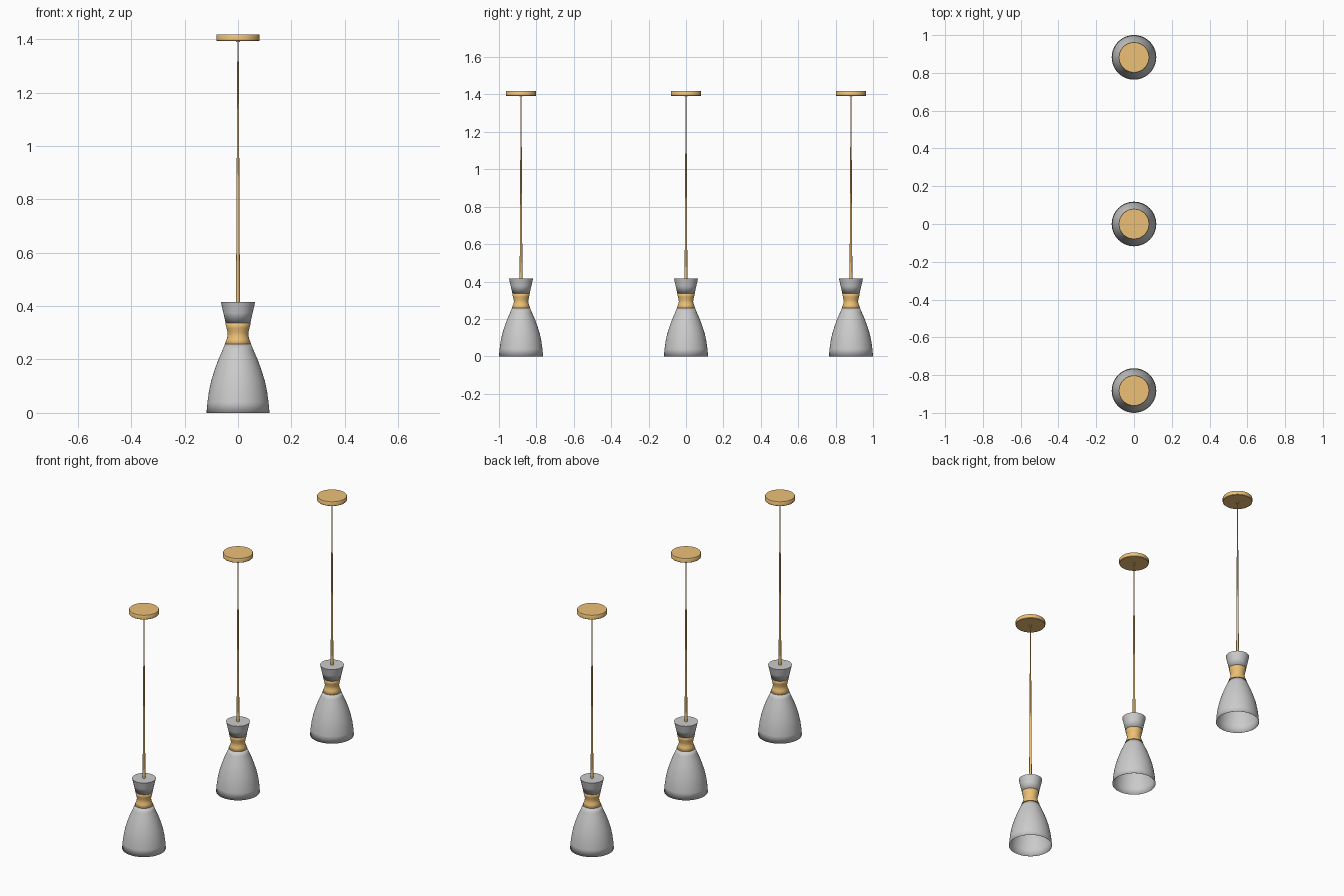
import bpy, bmesh, math

if "Cube" in bpy.data.objects:
    bpy.data.objects.remove(bpy.data.objects["Cube"])

SEGMENTS = 64
gold = bpy.data.materials.new("gold")
gold.diffuse_color = (0.85, 0.53, 0.18, 1)
gold.use_nodes = True
gold.node_tree.nodes["Principled BSDF"].inputs["Base Color"].default_value = gold.diffuse_color


def lathe(name, profile, y, material=None, wall=0.0):
    """Spin a (radius, z) profile about a vertical axis at the given y."""
    bm = bmesh.new()
    verts = [bm.verts.new((r, 0, z)) for r, z in profile]
    edges = [bm.edges.new(pair) for pair in zip(verts, verts[1:])]
    bmesh.ops.spin(bm, geom=verts + edges, cent=(0, 0, 0), axis=(0, 0, 1),
                   angle=math.tau, steps=SEGMENTS, use_duplicate=False)
    bmesh.ops.remove_doubles(bm, verts=bm.verts, dist=1e-5)
    bmesh.ops.recalc_face_normals(bm, faces=bm.faces)
    mesh = bpy.data.meshes.new(name)
    bm.to_mesh(mesh)
    bm.free()
    obj = bpy.data.objects.new(name, mesh)
    obj.location.y = y
    bpy.context.collection.objects.link(obj)
    if material:
        mesh.materials.append(material)
    if wall:
        mod = obj.modifiers.new("wall", 'SOLIDIFY')
        mod.thickness = wall
        mod.offset = -1
    bpy.ops.object.select_all(action='DESELECT')
    obj.select_set(True)
    bpy.context.view_layer.objects.active = obj
    bpy.ops.object.shade_smooth_by_angle(angle=math.radians(35))
    return obj


# Flared lower bell, waist band and closed upper cup
bell = [(0.118, 0), (0.1145, 0.04), (0.109, 0.08), (0.1005, 0.12),
        (0.088, 0.16), (0.0735, 0.2), (0.058, 0.235), (0.049, 0.257)]
band = [(0.049, 0.257), (0.0415, 0.275), (0.038, 0.288), (0.0375, 0.295),
        (0.0385, 0.303), (0.042, 0.318), (0.0465, 0.337)]
cup = [(0.0465, 0.337), (0.055, 0.375), (0.064, 0.415), (0, 0.415)]
# Tapered stem, cord collar and ceiling canopy
stem = [(0, 0.412), (0.0075, 0.412), (0.0024, 1.395), (0, 1.395)]
collar = [(0, 1.389), (0.008, 1.389), (0.008, 1.395), (0, 1.395)]
canopy = [(0, 1.393), (0.079, 1.393), (0.081, 1.395),
          (0.081, 1.415), (0.079, 1.418), (0, 1.418)]

for label, y in (("near", -0.882), ("middle", 0), ("far", 0.882)):
    lathe("shade_bell_" + label, bell, y, wall=0.001)
    lathe("waist_band_" + label, band, y, gold, wall=0.001)
    lathe("shade_cup_" + label, cup, y, wall=0.001)
    lathe("stem_" + label, stem, y, gold)
    lathe("stem_collar_" + label, collar, y, gold)
    lathe("canopy_" + label, canopy, y, gold)
